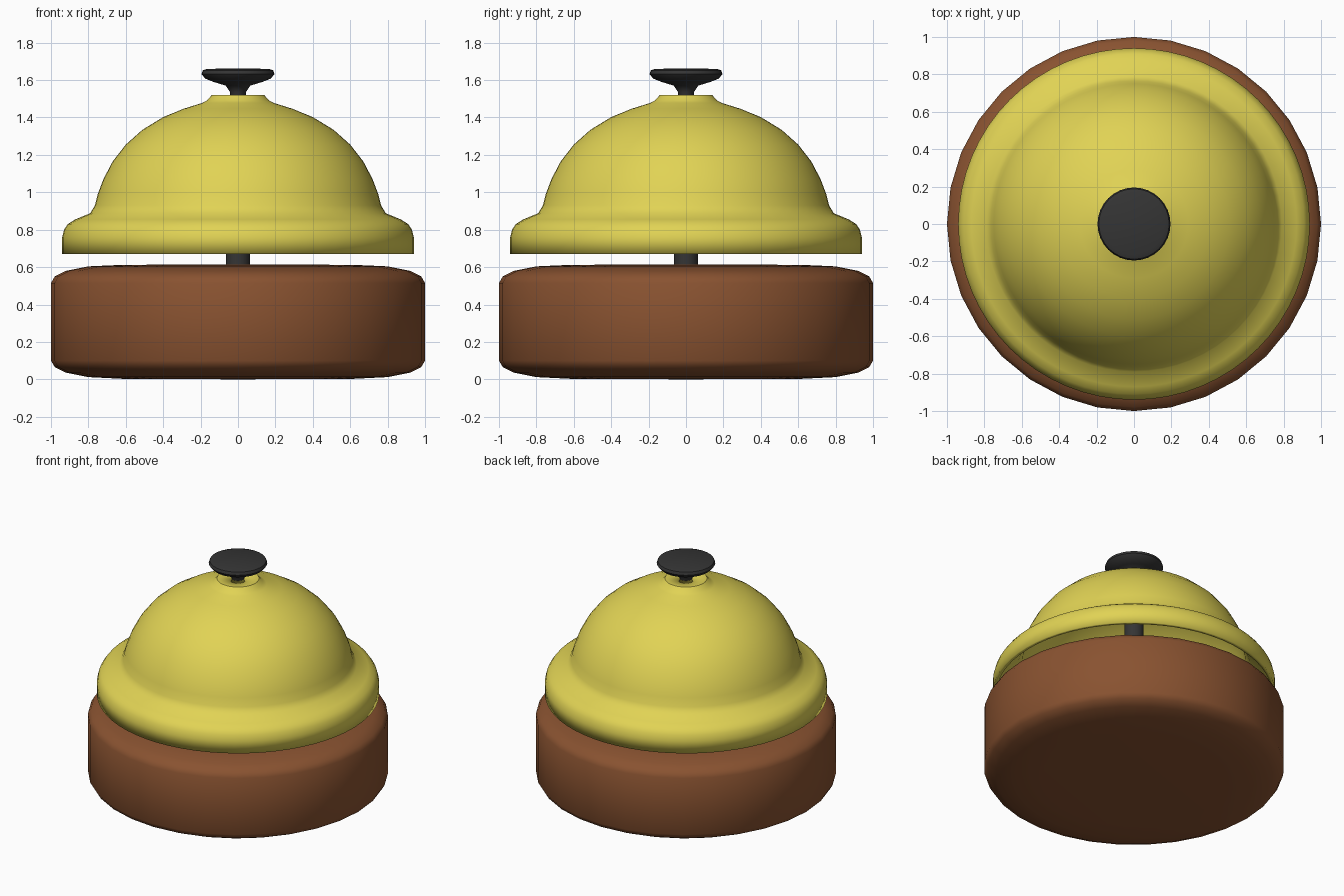
import bpy, bmesh, math

if "Cube" in bpy.data.objects:
    bpy.data.objects.remove(bpy.data.objects["Cube"])


def material(name, rgb):
    m = bpy.data.materials.new(name)
    m.diffuse_color = (*rgb, 1)
    m.use_nodes = True
    m.node_tree.nodes["Principled BSDF"].inputs["Base Color"].default_value = m.diffuse_color
    return m


def lathe(name, profile, sides, mat, angle=40):
    """Revolve (radius, z) points, listed bottom to top, around z."""
    bm = bmesh.new()
    rings = []
    for r, z in profile:
        if r == 0:
            rings.append([bm.verts.new((0, 0, z))] * sides)
        else:
            rings.append([bm.verts.new((r * math.cos(t), r * math.sin(t), z))
                          for t in (2 * math.pi * i / sides for i in range(sides))])
    for a, b in zip(rings, rings[1:]):
        for i in range(sides):
            j = (i + 1) % sides
            bm.faces.new(list(dict.fromkeys((a[i], a[j], b[j], b[i]))))
    mesh = bpy.data.meshes.new(name)
    bm.to_mesh(mesh)
    bm.free()
    obj = bpy.data.objects.new(name, mesh)
    bpy.context.collection.objects.link(obj)
    mesh.materials.append(mat)
    bpy.ops.object.select_all(action='DESELECT')
    obj.select_set(True)
    bpy.context.view_layer.objects.active = obj
    bpy.ops.object.shade_smooth_by_angle(angle=math.radians(angle))
    return obj


wood = material("brown_wood", (0.25, 0.085, 0.03))
brass = material("yellow_brass", (0.75, 0.65, 0.09))
black = material("black_metal", (0.035, 0.035, 0.035))

# Rounded wooden base
lathe("base", [(0, 0), (0.62, 0.003), (0.80, 0.012), (0.92, 0.036), (0.98, 0.066),
               (1, 0.10), (1, 0.515), (0.98, 0.55), (0.92, 0.58), (0.80, 0.604),
               (0.62, 0.612), (0, 0.615)], 32, wood)

# Centre post carrying the bell
lathe("post", [(0, 0.58), (0.065, 0.58), (0.065, 1.48), (0, 1.48)], 32, black)

# Hollow bell with flared skirt and small collar
bell = lathe("bell", [(0.94, 0.67), (0.94, 0.76), (0.93, 0.80), (0.91, 0.83), (0.87, 0.855),
                      (0.79, 0.888), (0.765, 0.93), (0.75, 0.99), (0.72, 1.07),
                      (0.67, 1.165), (0.60, 1.255), (0.51, 1.335), (0.40, 1.402),
                      (0.29, 1.447), (0.19, 1.478), (0.165, 1.492), (0.14, 1.52),
                      (0.04, 1.52)], 64, brass)
shell = bell.modifiers.new("thickness", 'SOLIDIFY')
shell.thickness = 0.025
shell.offset = -1

# Push button
lathe("button", [(0, 1.47), (0.042, 1.47), (0.042, 1.535), (0.065, 1.57), (0.13, 1.59),
                 (0.175, 1.608), (0.195, 1.632), (0.188, 1.652), (0.165, 1.66),
                 (0, 1.662)], 32, black)
